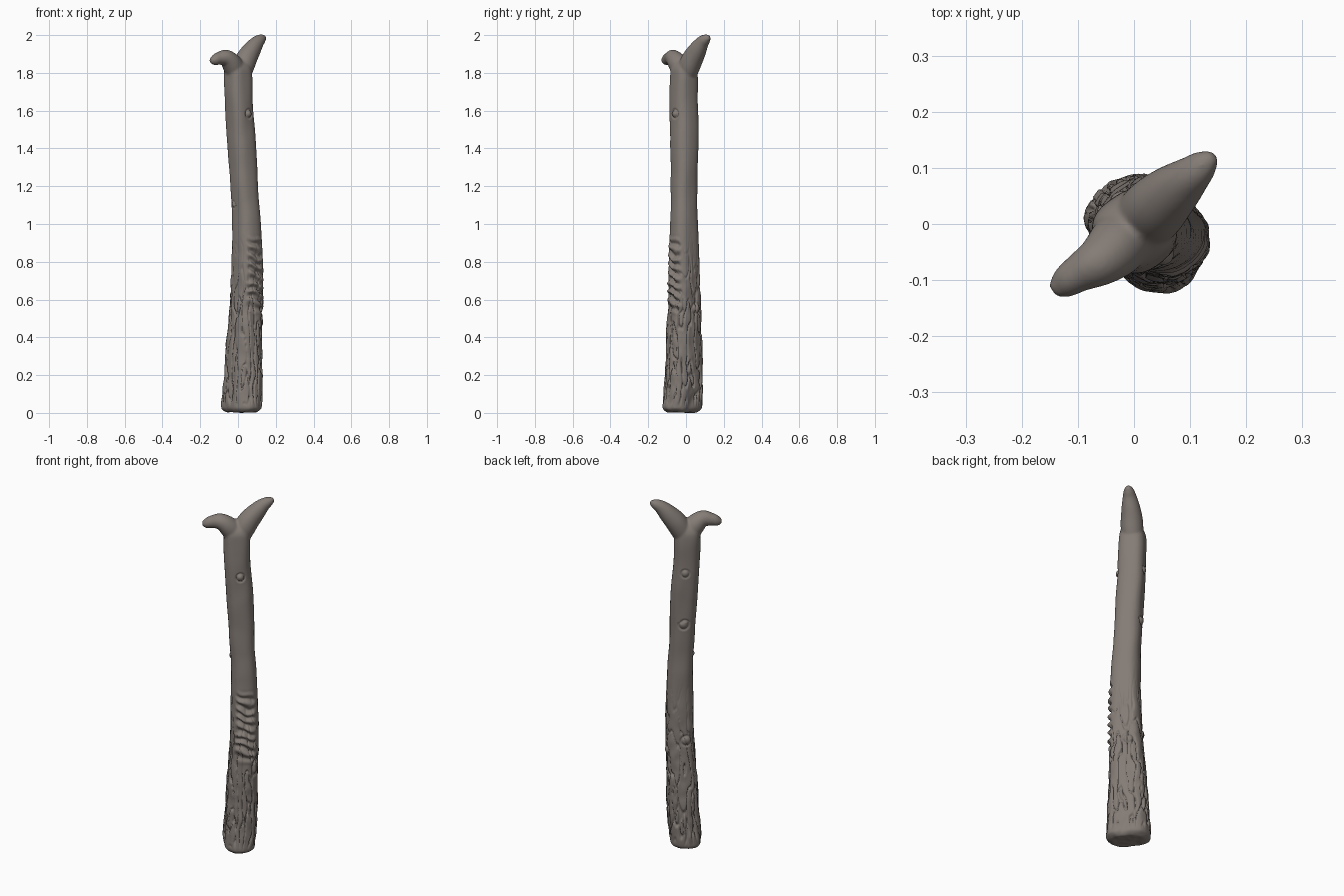
import bpy, bmesh, math
from mathutils import Vector, noise

cube = bpy.data.objects.get("Cube")
if cube:
    bpy.data.objects.remove(cube)

bark = bpy.data.materials.new("grey_brown_bark")
bark.use_nodes = True
colour = (0.23, 0.20, 0.18, 1)
bark.diffuse_color = colour
shader = bark.node_tree.nodes["Principled BSDF"]
shader.inputs["Base Color"].default_value = colour
shader.inputs["Roughness"].default_value = 0.9

SIDES = 48
FRONT_LEFT = -math.pi / 4


def smooth_path(points, steps):
    """Catmull-Rom interpolation through tuples of any length."""
    pts = [points[0]] + points + [points[-1]]
    out = []
    for a, b, c, d in zip(pts, pts[1:], pts[2:], pts[3:]):
        for s in range(steps):
            t = s / steps
            out.append([q + 0.5 * t * (r - p + t * (2 * p - 5 * q + 4 * r - w + t * (3 * (q - r) + w - p)))
                        for p, q, r, w in zip(a, b, c, d)])
    return out + [list(points[-1])]


def skin(bm, rings):
    """Join rings of coordinates into a closed tube."""
    loops = [[bm.verts.new(co) for co in ring] for ring in rings]
    for low, high in zip(loops, loops[1:]):
        for i in range(SIDES):
            j = (i + 1) % SIDES
            bm.faces.new((low[i], low[j], high[j], high[i]))
    bm.faces.new(loops[0][::-1])
    bm.faces.new(loops[-1])


def trunk_rings(stations):
    """Level rings, stretched along the front-left diagonal."""
    rings = []
    for z, cx, cy, r, stretch in smooth_path(stations, 6):
        ring = []
        for i in range(SIDES):
            a = math.tau * i / SIDES
            rr = r + stretch * math.cos(2 * (a - FRONT_LEFT)) + 0.04 * r * math.cos(4 * a + 0.6)
            ring.append((cx + rr * math.cos(a), cy + rr * math.sin(a), z))
        rings.append(ring)
    return rings


def limb_rings(stations):
    """Round rings square to the path."""
    path = smooth_path(stations, 8)
    centres = [Vector(p[:3]) for p in path]
    rings = []
    for k, p in enumerate(path):
        along = (centres[min(k + 1, len(path) - 1)] - centres[max(k - 1, 0)]).normalized()
        side = along.cross(Vector((1, -1, 0))).normalized()
        other = along.cross(side)
        rings.append([centres[k] + p[3] * (math.cos(math.tau * i / SIDES) * side
                                          + math.sin(math.tau * i / SIDES) * other)
                      for i in range(SIDES)])
    return rings


# Trunk stations: height, centre x, centre y, radius, diagonal stretch
trunk = [(0.0, 0.02, -0.02, 0.075, 0.016), (0.012, 0.02, -0.02, 0.091, 0.018),
         (0.04, 0.021, -0.02, 0.100, 0.018), (0.2, 0.028, -0.011, 0.097, 0.012),
         (0.4, 0.035, -0.01, 0.090, 0.008), (0.6, 0.045, -0.01, 0.083, 0.006),
         (0.8, 0.05, -0.01, 0.080, 0.005), (1.0, 0.045, -0.01, 0.073, 0.004),
         (1.2, 0.033, -0.01, 0.069, 0.002), (1.4, 0.022, -0.008, 0.073, 0.0),
         (1.6, 0.006, -0.012, 0.073, 0.0), (1.78, 0.001, -0.012, 0.071, 0.0),
         (1.83, 0.0, -0.012, 0.062, 0.0), (1.86, 0.0, -0.01, 0.04, 0.0)]
# Limb stations: x, y, z, radius
tall_limb = [(0.0, -0.01, 1.76, 0.05), (0.03, 0.02, 1.84, 0.058), (0.068, 0.055, 1.91, 0.05),
             (0.1, 0.085, 1.957, 0.036), (0.125, 0.107, 1.977, 0.025), (0.143, 0.122, 1.984, 0.01)]
short_limb = [(0.0, -0.01, 1.77, 0.05), (-0.025, -0.035, 1.835, 0.055), (-0.06, -0.065, 1.873, 0.045),
              (-0.1, -0.09, 1.872, 0.033), (-0.126, -0.108, 1.864, 0.026), (-0.144, -0.12, 1.862, 0.012)]

bm = bmesh.new()
skin(bm, trunk_rings(trunk))
skin(bm, limb_rings(tall_limb))
skin(bm, limb_rings(short_limb))
bmesh.ops.recalc_face_normals(bm, faces=bm.faces)
mesh = bpy.data.meshes.new("forked_post")
bm.to_mesh(mesh)
bm.free()
post = bpy.data.objects.new("forked_post", mesh)
bpy.context.scene.collection.objects.link(post)

# Fuse trunk and limbs into one skin
remesh = post.modifiers.new("fuse", 'REMESH')
remesh.mode = 'VOXEL'
remesh.voxel_size = 0.005
soften = post.modifiers.new("soften", 'SMOOTH')
soften.iterations = 12
graph = bpy.context.evaluated_depsgraph_get()
fused = bpy.data.meshes.new_from_object(post.evaluated_get(graph))
post.modifiers.clear()
post.data = fused
fused.name = "forked_post"

# Knots: angle, height, size, height of swelling
knots = [(2.3, 1.29, 0.03, 0.008), (2.1, 1.59, 0.025, 0.007), (-0.75, 1.58, 0.025, 0.01),
         (-2.8, 1.1, 0.02, 0.006), (2.6, 0.62, 0.03, 0.008), (1.0, 0.55, 0.03, 0.008)]


def fade(x, low, high):
    t = min(1, max(0, (x - low) / (high - low)))
    return t * t * (3 - 2 * t)


def relief(co):
    """Height of the bark at a point."""
    x, y, z = co
    spot = min(trunk, key=lambda s: abs(s[0] - z))
    a = math.atan2(y - spot[2], x - spot[1])
    off = (a - FRONT_LEFT + math.pi) % math.tau - math.pi
    h = 0.004 * noise.noise((x * 12, y * 12, z * 7))
    # Long fissures in the lower half
    low = 1 - fade(z, 0.45, 1.0)
    n = noise.noise((x * 34, y * 34, z * 7 + 3))
    foot = fade(z, 0.02, 0.09)
    h -= 0.011 * low * foot * (1 - fade(abs(n), 0.0, 0.13))
    h += 0.004 * low * noise.noise((x * 30, y * 30, z * 18))
    # Wavy gnawed ridges on the front-left face
    patch = (1 - fade(abs(off + 0.1), 0.4, 0.8)) * fade(z, 0.5, 0.58) * (1 - fade(z, 0.87, 0.95))
    wave = math.sin(z * 125 + 3 * off + 3.5 * noise.noise((x * 15, y * 15, z * 9)))
    h += patch * (0.009 * wave - 0.002)
    # Ringed knots
    for angle, height, size, swell in knots:
        da = (a - angle + math.pi) % math.tau - math.pi
        d = math.hypot(da * 0.075, z - height) / size
        h += swell * (math.exp(-d * d * 2) - 0.8 * math.exp(-((d - 0.9) * 5) ** 2))
    return h


shifts = [v.normal * relief(v.co) for v in fused.vertices]
for v, s in zip(fused.vertices, shifts):
    v.co += s
base = min(v.co.z for v in fused.vertices)
for v in fused.vertices:
    v.co.z -= base
fused.materials.clear()
fused.materials.append(bark)
fused.polygons.foreach_set("use_smooth", [True] * len(fused.polygons))
fused.update()
